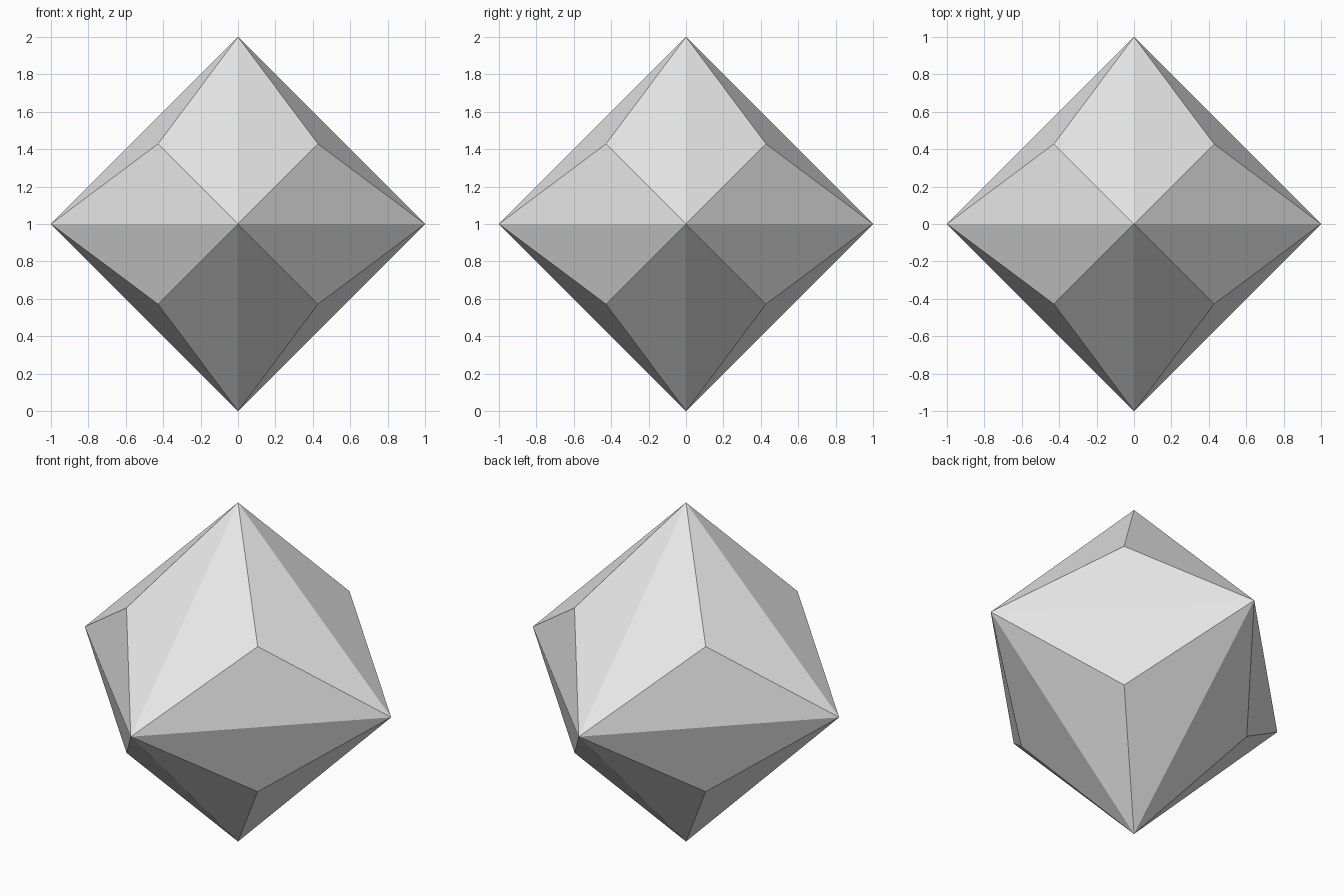
import bpy
import bmesh
from mathutils import Vector

cube = bpy.data.objects.get("Cube")
if cube:
    bpy.data.objects.remove(cube, do_unlink=True)

PEAK = 0.428  # coordinate of each raised point along every axis

# Plain grey material
grey = bpy.data.materials.new("light_grey")
grey.use_nodes = True
colour = (0.8, 0.8, 0.8, 1)
grey.diffuse_color = colour
grey.node_tree.nodes["Principled BSDF"].inputs["Base Color"].default_value = colour

# Octahedron corners, one pair per axis
bm = bmesh.new()
centre = Vector((0, 0, 1))
corners = {}
for axis in range(3):
    for sign in (-1, 1):
        offset = Vector()
        offset[axis] = sign
        corners[axis, sign] = bm.verts.new(centre + offset)

# Low three-sided pyramid over each octant
for sx in (-1, 1):
    for sy in (-1, 1):
        for sz in (-1, 1):
            signs = (sx, sy, sz)
            peak = bm.verts.new(centre + PEAK * Vector(signs))
            base = [corners[axis, signs[axis]] for axis in range(3)]
            for i in range(3):
                bm.faces.new((base[i], base[(i + 1) % 3], peak))

bmesh.ops.recalc_face_normals(bm, faces=bm.faces)
mesh = bpy.data.meshes.new("faceted_solid")
bm.to_mesh(mesh)
bm.free()
mesh.materials.append(grey)
solid = bpy.data.objects.new("faceted_solid", mesh)
bpy.context.collection.objects.link(solid)
